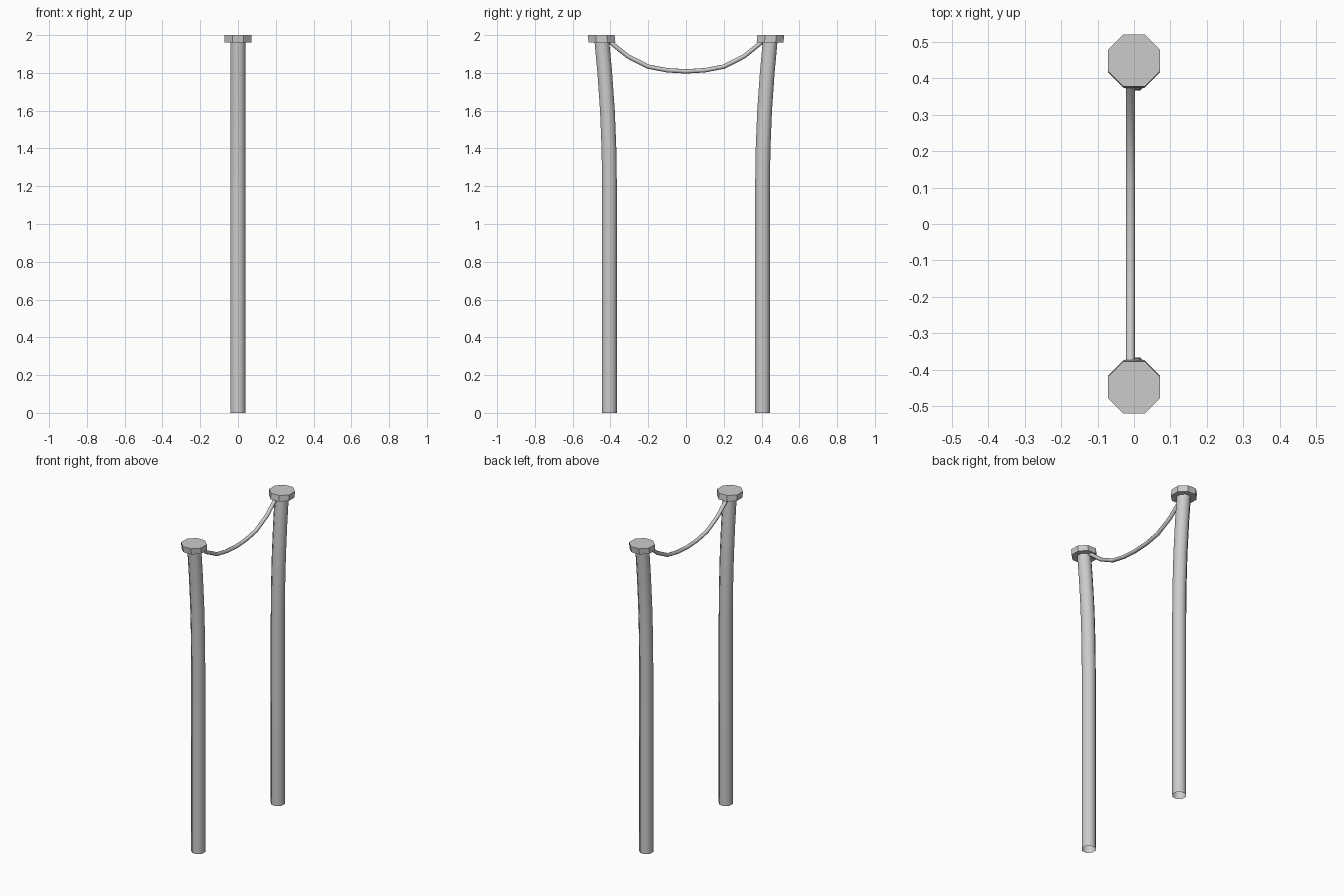
import bpy, bmesh
from math import cos, sin, pi, radians
from mathutils import Vector

if "Cube" in bpy.data.objects:
    bpy.data.objects.remove(bpy.data.objects["Cube"])

def finish(bm, name, smooth):
    bmesh.ops.recalc_face_normals(bm, faces=bm.faces[:])
    for f in bm.faces:
        f.smooth = smooth
    me = bpy.data.meshes.new(name)
    bm.to_mesh(me)
    bm.free()
    ob = bpy.data.objects.new(name, me)
    bpy.context.collection.objects.link(ob)
    return ob

def bridge(bm, rings):
    for a, b in zip(rings, rings[1:]):
        n = len(a)
        for i in range(n):
            bm.faces.new((a[i], a[(i + 1) % n], b[(i + 1) % n], b[i]))

def octagon(bm, y, z, flat_radius):
    """Horizontal eight-sided ring with flats facing the axes."""
    r = flat_radius / cos(pi / 8)
    return [bm.verts.new((r * cos(pi / 8 + i * pi / 4),
                          y + r * sin(pi / 8 + i * pi / 4), z)) for i in range(8)]

# Pole centre line (outward distance, height): straight, then leaning out
POLE = [(.405, 0), (.405, 1.2), (.408, 1.4), (.416, 1.6), (.430, 1.8), (.445, 1.962)]

for side, label in ((-1, "front"), (1, "back")):
    # Bent pole, open at the foot
    bm = bmesh.new()
    bridge(bm, [octagon(bm, side * y, z, .039) for y, z in POLE])
    finish(bm, label + "_pole", True)

    # Wider cap, following the lean of the pole
    bm = bmesh.new()
    rings = [octagon(bm, side * .445, 1.962, .039),
             octagon(bm, side * .445, 1.962, .071),
             octagon(bm, side * .449, 2.0, .071)]
    bridge(bm, rings)
    bm.faces.new(rings[-1])
    finish(bm, label + "_cap", False)

# Sagging rope between the poles
HALF = [(.41, 1.972), (.385, 1.95), (.307, 1.887), (.2, 1.833), (.1, 1.814)]
path = [(-y, z) for y, z in HALF] + [(0, 1.808)] + [(y, z) for y, z in reversed(HALF)]
bm = bmesh.new()
rings = []
for i, (y, z) in enumerate(path):
    a, b = path[max(i - 1, 0)], path[min(i + 1, len(path) - 1)]
    t = Vector((0, b[0] - a[0], b[1] - a[1])).normalized()
    side = Vector((1, 0, 0))
    up = side.cross(t)
    c = Vector((-.01, y, z))
    rings.append([bm.verts.new(c + side * .0125 * cos(k * pi / 4) + up * .0115 * sin(k * pi / 4))
                  for k in range(8)])
bridge(bm, rings)
finish(bm, "rope", True)
